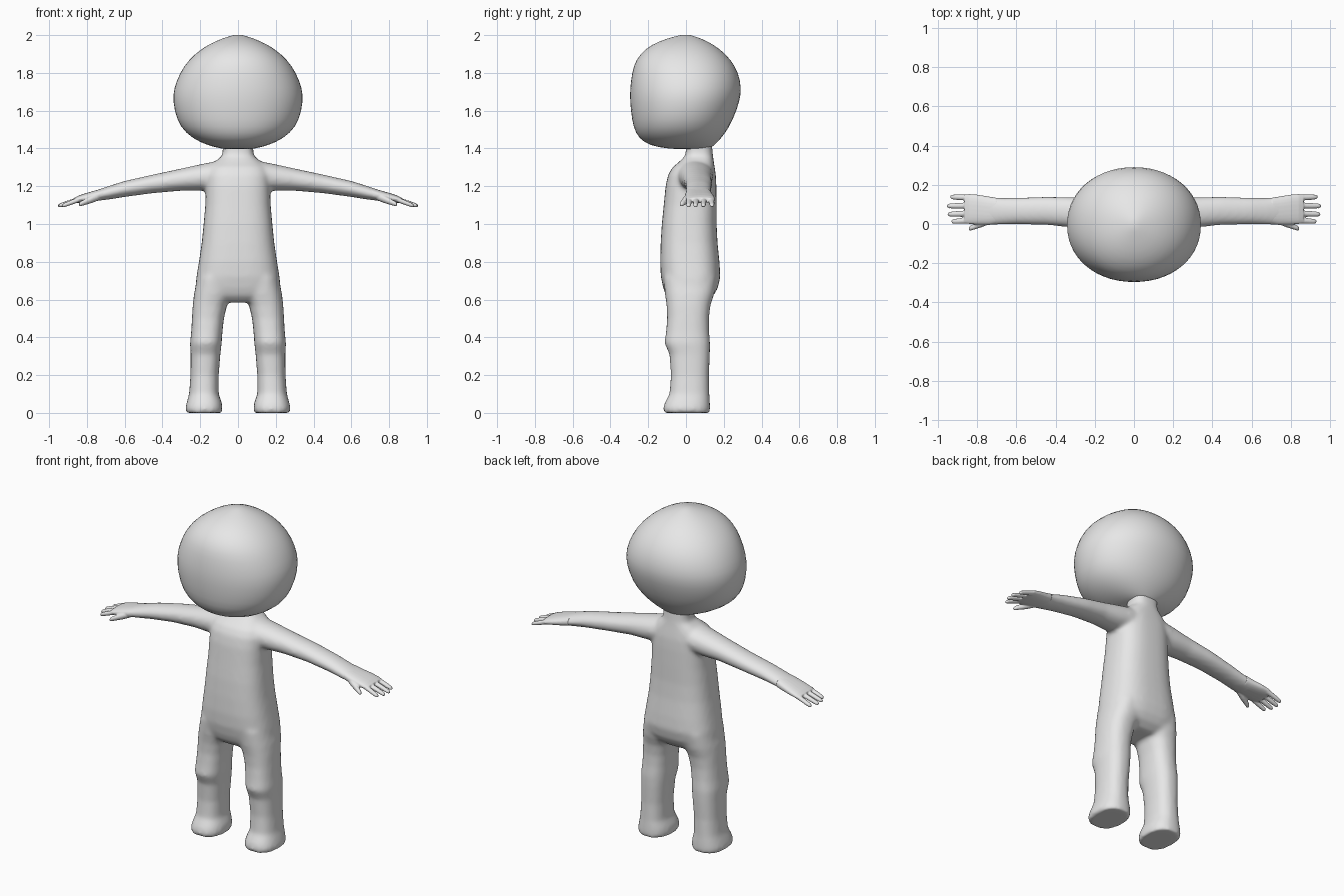
import bpy, bmesh, math
from mathutils import Vector

skin = bpy.data.materials.new("plain_grey")
skin.diffuse_color = (0.8, 0.8, 0.8, 1)


def loft(bm, rings, axis="z", power=2.0, seg=24, flip=1):
    """Skin rings of (position, a0, a1, b0, b1) along z (a=x, b=y) or x (a=y, b=z)."""
    loops = []
    for t, a0, a1, b0, b1 in rings:
        loop = []
        for i in range(seg):
            ang = 2 * math.pi * i / seg
            c, s = math.cos(ang), math.sin(ang)
            a = (a0 + a1) / 2 + (a1 - a0) / 2 * math.copysign(abs(c) ** (2 / power), c)
            b = (b0 + b1) / 2 + (b1 - b0) / 2 * math.copysign(abs(s) ** (2 / power), s)
            p = (a * flip, b, t) if axis == "z" else (t * flip, a, b)
            loop.append(bm.verts.new(p))
        loops.append(loop)
    faces = [bm.faces.new(loops[0]), bm.faces.new(loops[-1])]
    for lo, hi in zip(loops, loops[1:]):
        for i in range(seg):
            j = (i + 1) % seg
            faces.append(bm.faces.new((lo[i], lo[j], hi[j], hi[i])))
    bmesh.ops.recalc_face_normals(bm, faces=faces)


def finish(bm, name):
    me = bpy.data.meshes.new(name)
    for f in bm.faces:
        f.smooth = True
    bm.to_mesh(me)
    bm.free()
    me.materials.append(skin)
    ob = bpy.data.objects.new(name, me)
    bpy.context.collection.objects.link(ob)
    return ob


def blend(ob, voxel, rounds):
    """Fuse overlapping parts into one smooth skin."""
    m = ob.modifiers.new("fuse", "REMESH")
    m.mode = "VOXEL"
    m.voxel_size = voxel
    m.use_smooth_shade = True
    m = ob.modifiers.new("soften", "SMOOTH")
    m.factor = 0.5
    m.iterations = rounds


# Head: large rounded ball, flatter at the face
head = [(1.395, .06, -.04, .12), (1.405, .12, -.15, .135), (1.43, .20, -.225, .165),
        (1.48, .28, -.27, .21), (1.55, .327, -.288, .25), (1.65, .348, -.299, .287),
        (1.72, .342, -.298, .296), (1.80, .31, -.288, .28), (1.87, .263, -.268, .24),
        (1.93, .193, -.215, .178), (1.97, .118, -.14, .11), (1.993, .05, -.06, .05),
        (2.002, .015, -.02, .015)]
bm = bmesh.new()
loft(bm, [(z, -w, w, f, b) for z, w, f, b in head], power=2.1, seg=28)
ob = finish(bm, "head")
sub = ob.modifiers.new("round", "SUBSURF")
sub.levels = sub.render_levels = 1

# Body: torso with neck, legs and arms fused together
torso = [(.585, .12, -.07, .10), (.62, .215, -.105, .145), (.66, .226, -.12, .168),
         (.72, .220, -.133, .182), (.80, .207, -.137, .177), (.90, .192, -.134, .167),
         (1.0, .182, -.128, .162), (1.1, .173, -.118, .162), (1.2, .170, -.108, .161),
         (1.26, .168, -.095, .158), (1.30, .155, -.072, .152), (1.33, .122, -.035, .147),
         (1.36, .085, -.005, .143), (1.39, .080, .0, .140), (1.45, .085, .0, .135)]
leg = [(0, .085, .275, -.118, .128), (.025, .081, .279, -.122, .128), (.055, .086, .272, -.112, .127),
       (.10, .102, .259, -.088, .124), (.20, .102, .252, -.080, .122), (.31, .093, .251, -.088, .127),
       (.37, .086, .254, -.114, .128), (.43, .082, .248, -.106, .123), (.50, .074, .244, -.100, .122),
       (.57, .058, .240, -.103, .130), (.63, .03, .233, -.112, .150), (.72, .02, .215, -.12, .165)]
arm = [(.04, -.05, .14, 1.19, 1.335), (.12, -.05, .145, 1.18, 1.332), (.20, -.035, .142, 1.176, 1.316),
       (.30, -.02, .137, 1.176, 1.294), (.45, -.005, .140, 1.163, 1.262), (.60, -.002, .134, 1.143, 1.228),
       (.68, -.004, .133, 1.130, 1.203), (.73, -.006, .138, 1.124, 1.186), (.77, -.003, .142, 1.120, 1.172)]
bm = bmesh.new()
loft(bm, [(z, -w, w, f, b) for z, w, f, b in torso], power=2.7, seg=40)
for side in (1, -1):
    loft(bm, leg, power=2.4, flip=side)
    loft(bm, arm, axis="x", power=2.1, flip=side)
blend(finish(bm, "body"), .011, 10)

# Hands: palm, four fingers and a thumb
palm = [(.70, .0, .134, 1.130, 1.194), (.74, -.005, .140, 1.123, 1.182), (.80, -.003, .150, 1.116, 1.165),
        (.84, .0, .153, 1.112, 1.152), (.865, .004, .150, 1.112, 1.140)]
fingers = [(.018, .013, .930), (.054, .050, .950), (.094, .092, .953), (.134, .138, .936)]
for side, name in ((1, "left_hand"), (-1, "right_hand")):
    bm = bmesh.new()
    loft(bm, palm, axis="x", power=2.4, flip=side)
    for y0, y1, tip in fingers:
        path = []
        for k, r in ((0, .016), (.35, .015), (.7, .014), (.92, .012), (1, .007)):
            x, y = .835 + (tip - .835) * k, y0 + (y1 - y0) * k
            z = 1.132 - .036 * k
            path.append((x, y - r, y + r, z - r * .9, z + r * .9))
        loft(bm, path, axis="x", seg=12, flip=side)
    thumb = []
    for k, r in ((0, .022), (.35, .021), (.65, .017), (.92, .013), (1, .007)):
        x, y, z = .735 + .107 * k, .022 - .047 * k, 1.148 - .045 * k
        thumb.append((x, y - r, y + r, z - r, z + r))
    loft(bm, thumb, axis="x", seg=12, flip=side)
    blend(finish(bm, name), .004, 4)
